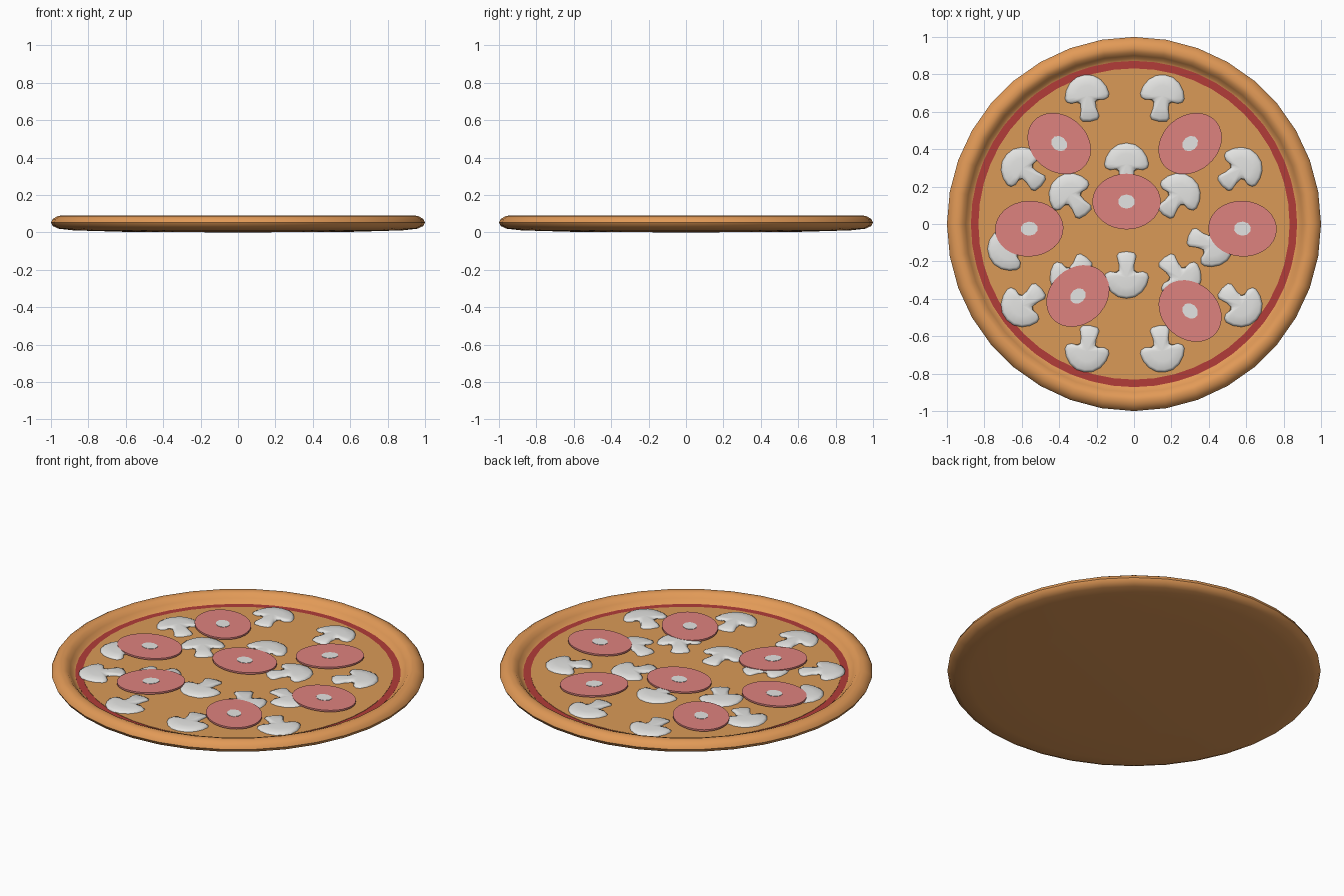
import bpy, bmesh, math
from mathutils import Matrix

if "Cube" in bpy.data.objects:
    bpy.data.objects.remove(bpy.data.objects["Cube"])


def material(name, rgb):
    m = bpy.data.materials.new(name)
    lin = [((c / 255 + 0.055) / 1.055) ** 2.4 for c in rgb]
    m.diffuse_color = (*lin, 1)
    m.use_nodes = True
    m.node_tree.nodes["Principled BSDF"].inputs["Base Color"].default_value = m.diffuse_color
    return m


CRUST = material("baked_crust", (226, 154, 87))
CHEESE = material("cheese", (218, 154, 87))
SAUCE = material("tomato_sauce", (178, 60, 56))
MEAT = material("pink_sausage", (222, 130, 126))
WHITE = material("mushroom_white", (228, 228, 226))
GILL = material("gill_brown", (128, 98, 62))


def finish(bm, name, mats, smooth=None):
    bmesh.ops.recalc_face_normals(bm, faces=bm.faces[:])
    me = bpy.data.meshes.new(name)
    bm.to_mesh(me)
    bm.free()
    for m in mats:
        me.materials.append(m)
    ob = bpy.data.objects.new(name, me)
    bpy.context.collection.objects.link(ob)
    if smooth:
        bpy.ops.object.select_all(action='DESELECT')
        ob.select_set(True)
        bpy.context.view_layer.objects.active = ob
        bpy.ops.object.shade_smooth_by_angle(angle=math.radians(smooth))
    return ob


def lathe(name, profile, mat, n=36, closed=False):
    bm = bmesh.new()
    rings = []
    for r, z in profile:
        if r == 0:
            rings.append([bm.verts.new((0, 0, z))] * n)
        else:
            rings.append([bm.verts.new((r * math.cos(2 * math.pi * i / n),
                                        r * math.sin(2 * math.pi * i / n), z)) for i in range(n)])
    pairs = list(zip(rings, rings[1:])) + ([(rings[-1], rings[0])] if closed else [])
    for a, b in pairs:
        for i in range(n):
            j = (i + 1) % n
            bm.faces.new(list(dict.fromkeys((a[i], a[j], b[j], b[i]))))
    return finish(bm, name, [mat], 50)


# Crust with a rounded raised rim
lathe("crust", [(0, 0), (0.6, 0.003), (0.88, 0.011), (0.96, 0.02), (0.99, 0.034), (1.0, 0.052),
                (0.99, 0.072), (0.965, 0.087), (0.94, 0.091), (0.918, 0.084), (0.9, 0.064),
                (0.885, 0.046), (0.868, 0.038), (0.8, 0.03), (0, 0.03)], CRUST)
# Sauce ring and cheese layer
lathe("sauce_ring", [(0.82, 0.03), (0.872, 0.03), (0.872, 0.041), (0.82, 0.041)], SAUCE, 48, True)
lathe("cheese", [(0, 0.028), (0.832, 0.028), (0.832, 0.043), (0, 0.043)], CHEESE, 48)


# Sausage slices: an oval disc with a small white plate in the middle
def sausage(i, x, y, deg):
    bm = bmesh.new()
    for rx, ry, z, h, n, idx in ((0.183, 0.149, 0.049, 0.010, 32, 0), (0.046, 0.038, 0.058, 0.003, 10, 1)):
        old = set(bm.faces)
        bmesh.ops.create_cone(bm, cap_ends=True, segments=n, radius1=1, radius2=1, depth=1,
                              matrix=Matrix.Translation((0, 0, z + h / 2)) @ Matrix.Diagonal((rx, ry, h, 1)))
        for f in bm.faces:
            if f not in old:
                f.material_index = idx
    ob = finish(bm, f"sausage_slice_{i}", [MEAT, WHITE], 40)
    ob.location = (x, y, 0)
    ob.rotation_euler.z = math.radians(deg)


for i, s in enumerate([(-0.04, 0.12, 0), (-0.56, -0.025, 3), (0.58, -0.025, -3), (-0.40, 0.43, -40),
                       (0.30, 0.43, 40), (-0.30, -0.385, 42), (0.30, -0.465, -42)]):
    sausage(i, *s)

# Mushroom slice: half outline relative to the cap base, mirrored, then domed
HALF = [(0, 0.113), (0.045, 0.105), (0.083, 0.078), (0.108, 0.04), (0.119, 0), (0.112, -0.02),
        (0.088, -0.031), (0.056, -0.026), (0.041, -0.037), (0.041, -0.07), (0.052, -0.115),
        (0.04, -0.132), (0, -0.138)]
OUTLINE = HALF + [(-x, y) for x, y in HALF[-2:0:-1]]


def mushroom_mesh():
    bm = bmesh.new()
    n = len(OUTLINE)
    rings = [[bm.verts.new((x * s, y * s + 0.01, z)) for x, y in OUTLINE]
             for s, z in ((1, 0.036), (1, 0.045), (0.88, 0.053), (0.5, 0.057))]
    for a, b in zip(rings, rings[1:]):
        for i in range(n):
            j = (i + 1) % n
            bm.faces.new((a[i], a[j], b[j], b[i]))
    top = bm.verts.new((0, 0.01, 0.058))
    for i in range(n):
        bm.faces.new((rings[-1][i], rings[-1][(i + 1) % n], top))
    # Brown gills tucked in beside the stem
    for s in (1, -1):
        pts = [(0.084, -0.024), (0.056, -0.016), (0.038, -0.026), (0.04, -0.042), (0.056, -0.032)]
        f = bm.faces.new([bm.verts.new((s * x, y + 0.01, 0.047)) for x, y in pts])
        f.material_index = 1
    ob = finish(bm, "mushroom_slice_0", [WHITE, GILL], 80)
    me = ob.data
    for p in me.polygons:  # gill plates face upward
        if p.material_index == 1 and p.normal.z < 0:
            p.flip()
    return ob


SPOTS = [(-0.25, 0.675, 7), (0.15, 0.675, -7), (-0.59, 0.29, 48), (0.565, 0.29, -48),
         (-0.335, 0.15, 38), (0.235, 0.15, -38), (-0.04, 0.31, 0), (-0.66, -0.13, 112),
         (0.41, -0.11, -112), (-0.33, -0.28, 142), (0.24, -0.28, -142), (-0.04, -0.275, 180),
         (-0.59, -0.43, 132), (0.565, -0.43, -132), (-0.25, -0.67, 173), (0.15, -0.67, 187)]
first = mushroom_mesh()
for i, (x, y, deg) in enumerate(SPOTS):
    ob = first
    if i:
        ob = first.copy()
        ob.name = f"mushroom_slice_{i}"
        bpy.context.collection.objects.link(ob)
    ob.location = (x, y, 0)
    ob.rotation_euler.z = math.radians(deg)
